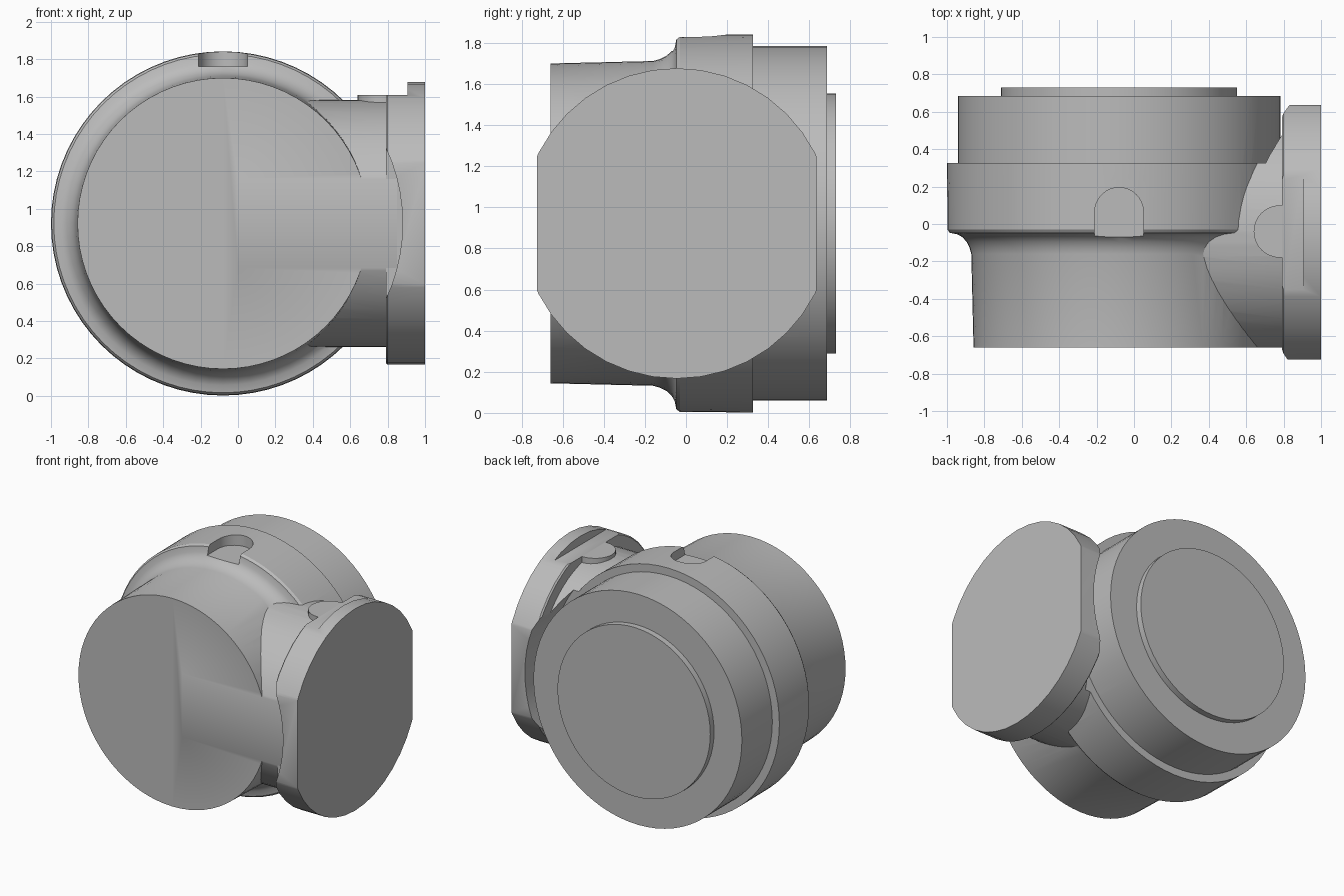
import bpy, math
from mathutils import Matrix, Vector

cube = bpy.data.objects.get("Cube")
if cube:
    bpy.data.objects.remove(cube, do_unlink=True)

CX, CZ = -0.08, 0.922      # main axis, running along y
FY = -0.045                # side axis, running along x

grey = bpy.data.materials.new("plain_grey")
grey.use_nodes = True
grey.diffuse_color = (0.5, 0.5, 0.5, 1)
grey.node_tree.nodes["Principled BSDF"].inputs["Base Color"].default_value = (0.5, 0.5, 0.5, 1)


def lathe(name, profile, axis, sides):
    """Closed solid turned from (position, radius) pairs about the main or side axis."""
    verts, faces = [], []
    for p, r in profile:
        for i in range(sides):
            a = 2 * math.pi * i / sides
            u, w = r * math.cos(a), r * math.sin(a)
            verts.append((CX + u, p, CZ + w) if axis == "y" else (p, FY - u, CZ + w))
    for k in range(len(profile) - 1):
        for i in range(sides):
            j = (i + 1) % sides
            faces.append((k * sides + i, (k + 1) * sides + i, (k + 1) * sides + j, k * sides + j))
    last = (len(profile) - 1) * sides
    faces.append(tuple(range(sides)))
    faces.append(tuple(last + i for i in reversed(range(sides))))
    mesh = bpy.data.meshes.new(name)
    mesh.from_pydata(verts, [], faces)
    mesh.materials.append(grey)
    obj = bpy.data.objects.new(name, mesh)
    bpy.context.collection.objects.link(obj)
    # make normals face outward
    import bmesh
    bm = bmesh.new()
    bm.from_mesh(mesh)
    bmesh.ops.recalc_face_normals(bm, faces=bm.faces)
    bm.to_mesh(mesh)
    bm.free()
    return obj


def box(name, low, high):
    low, high = Vector(low), Vector(high)
    bpy.ops.mesh.primitive_cube_add(size=1)
    obj = bpy.context.object
    obj.name = name
    size = Matrix.Diagonal((high - low).to_4d())
    size[3][3] = 1
    obj.data.transform(Matrix.Translation((low + high) / 2) @ size)
    obj.data.materials.append(grey)
    return obj


def post(name, x, y, r, low, high):
    bpy.ops.mesh.primitive_cylinder_add(vertices=32, radius=r, depth=high - low,
                                        location=(x, y, (low + high) / 2))
    obj = bpy.context.object
    obj.name = name
    obj.data.materials.append(grey)
    return obj


def combine(obj, tool, operation):
    """Apply a boolean and remove the helper."""
    tool.hide_render = True
    mod = obj.modifiers.new("boolean", "BOOLEAN")
    mod.operation, mod.solver, mod.object = operation, "EXACT", tool
    bpy.context.view_layer.objects.active = obj
    bpy.ops.object.modifier_apply(modifier=mod.name)
    bpy.data.objects.remove(tool, do_unlink=True)


# Turned housing: front barrel, filleted collar, rear barrel
housing = lathe("housing", [
    (-0.66, 0.778), (-0.16, 0.79), (-0.125, 0.8), (-0.095, 0.815), (-0.07, 0.838),
    (-0.055, 0.865), (-0.047, 0.905), (-0.03, 0.917), (0.325, 0.92),
    (0.325, 0.862), (0.685, 0.862)], "y", 72)

# Side neck and round flange with two flats
neck = lathe("neck", [(0.0, 0.66), (0.85, 0.66)], "x", 64)
combine(neck, box("front_trim", (-1, -1, 0), (2, -0.66, 2)), "DIFFERENCE")
flange = lathe("side_flange", [(0.79, 0.745), (0.8, 0.755), (1.0, 0.755)], "x", 40)
combine(flange, box("flats", (0, FY - 0.68, 0), (2, FY + 0.68, 2)), "INTERSECT")

# Flat notch on the flange rim
combine(flange, box("rim_notch", (0.7, -0.6, 1.61), (0.905, 0.5, 2)), "DIFFERENCE")

# Curved clearances around the main axis, behind the collar and ahead of the barrel
for part in (neck, flange):
    combine(part, lathe("rear_clearance", [(0.325, 0.955), (0.9, 0.98)], "y", 72), "DIFFERENCE")
combine(flange, lathe("front_clearance", [(-0.9, 0.96), (-0.66, 0.96)], "y", 72), "DIFFERENCE")

# Low rounded boss on top of the neck
boss = post("boss", 0.78, -0.04, 0.14, 1.4, 1.61)
combine(neck, boss, "UNION")
combine(housing, neck, "UNION")

# Arched pocket on top of the collar
combine(housing, box("pocket_front", (CX - 0.13, -0.2, 1.76), (CX + 0.13, 0.065, 2)), "DIFFERENCE")
combine(housing, post("pocket_arch", CX, 0.065, 0.13, 1.76, 2), "DIFFERENCE")

# Raised rear disc
rear_disc = lathe("rear_disc", [(0.68, 0.632), (0.73, 0.632)], "y", 64)

for obj in (housing, flange, rear_disc):
    bpy.ops.object.select_all(action="DESELECT")
    obj.select_set(True)
    bpy.context.view_layer.objects.active = obj
    bpy.ops.object.shade_smooth_by_angle(angle=math.radians(25))
